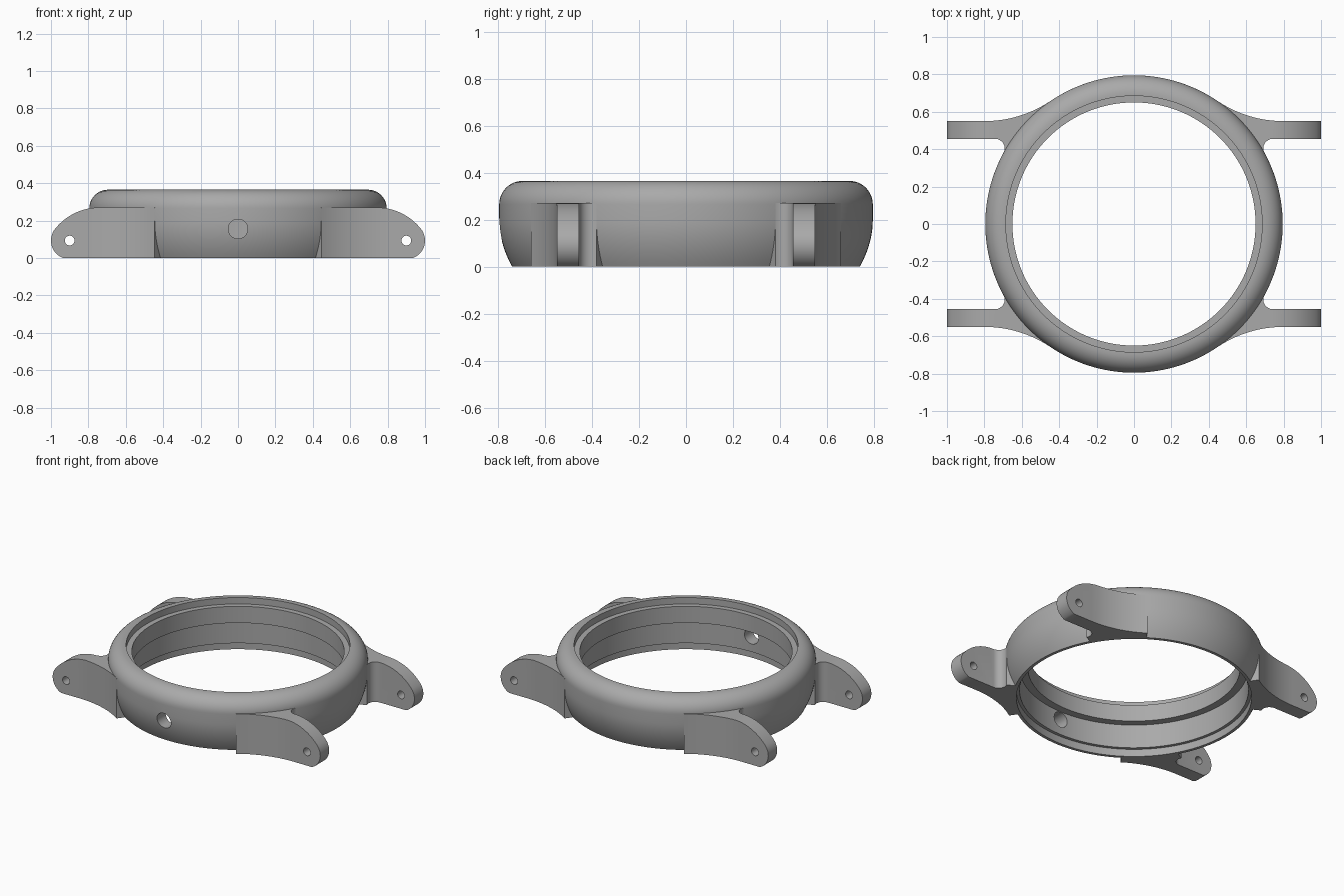
import bpy, bmesh
from math import pi, sin, cos, hypot, atan2, radians
from mathutils import Matrix

if "Cube" in bpy.data.objects:
    bpy.data.objects.remove(bpy.data.objects["Cube"], do_unlink=True)

steel = bpy.data.materials.new("brushed grey")
steel.use_nodes = True
GREY = (0.4, 0.4, 0.4, 1)
steel.diffuse_color = GREY
steel.node_tree.nodes["Principled BSDF"].inputs["Base Color"].default_value = GREY


def add_object(name, bm):
    bmesh.ops.recalc_face_normals(bm, faces=bm.faces)
    mesh = bpy.data.meshes.new(name)
    bm.to_mesh(mesh)
    bm.free()
    mesh.materials.append(steel)
    obj = bpy.data.objects.new(name, mesh)
    bpy.context.collection.objects.link(obj)
    return obj


def prism(name, points, offset):
    """Closed outline swept along an offset vector."""
    bm = bmesh.new()
    face = bm.faces.new([bm.verts.new(p) for p in points])
    swept = bmesh.ops.extrude_face_region(bm, geom=[face], use_keep_orig=True)
    verts = [v for v in swept["geom"] if isinstance(v, bmesh.types.BMVert)]
    bmesh.ops.translate(bm, verts=verts, vec=offset)
    return add_object(name, bm)


def rod(name, radius, length, centre):
    """Cylinder lying along y."""
    bm = bmesh.new()
    bmesh.ops.create_cone(bm, cap_ends=True, segments=40, radius1=radius,
                          radius2=radius, depth=length,
                          matrix=Matrix.Translation(centre) @ Matrix.Rotation(pi / 2, 4, "X"))
    return add_object(name, bm)


def apply(obj, mod):
    bpy.context.view_layer.objects.active = obj
    bpy.ops.object.modifier_apply(modifier=mod.name)


def boolean(obj, tool, operation):
    mod = obj.modifiers.new(operation, "BOOLEAN")
    mod.operation, mod.object, mod.solver = operation, tool, "EXACT"
    apply(obj, mod)
    bpy.data.objects.remove(tool, do_unlink=True)


def arc(cx, cy, r, start, end, steps):
    angles = [start + (end - start) * i / steps for i in range(steps + 1)]
    return [(cx + r * cos(a), cy + r * sin(a)) for a in angles]


# Case ring: revolved profile with bezel seat, inner lip and case-back recess
R, TOP, ROUND = 0.795, 0.365, 0.1
belly = [(R - 0.055 * (1 - i / 10) ** 2, 0.02 * i) for i in range(11)]
bezel = arc(R - ROUND, TOP - ROUND, ROUND, 0, pi / 2, 12)
inside = [(0.685, TOP), (0.685, 0.322), (0.65, 0.322), (0.65, 0.21),
          (0.70, 0.21), (0.70, 0.05), (0.72, 0.05), (0.72, 0)]
profile = belly + bezel + inside
SEG = 160
bm = bmesh.new()
rings = [[bm.verts.new((r * cos(2 * pi * s / SEG), r * sin(2 * pi * s / SEG), z))
          for r, z in profile] for s in range(SEG)]
for s in range(SEG):
    a, b = rings[s], rings[(s + 1) % SEG]
    for i in range(len(profile)):
        j = (i + 1) % len(profile)
        bm.faces.new((a[i], b[i], b[j], a[j]))
case = add_object("watch_case", bm)

# Lug plan: tangent fillets blend the straight arm into the ring
OUT, INN, FILLET, START = 0.55, 0.455, 0.05, 0.8
sweep = (START ** 2 + OUT ** 2 - R ** 2) / (2 * (R - OUT))
outer_angle = atan2(OUT + sweep, START)
inner_y = INN - FILLET
inner_x = ((R + FILLET) ** 2 - inner_y ** 2) ** 0.5
inner_angle = atan2(inner_y, inner_x)
plan = arc(START, OUT + sweep, sweep, outer_angle - pi, -pi / 2, 16)
plan += [(1.1, OUT), (1.1, INN)]
plan += arc(inner_x, inner_y, FILLET, pi / 2, pi + inner_angle, 8)
plan += arc(0, 0, 0.73, inner_angle, outer_angle, 12)
lugs = prism("lugs", [(x, y, -0.1) for x, y in plan], (0, 0, 0.6))

# Lug side outline: flat shoulder, drooping arc, round tip
TIP_X, TIP_Z, TIP_R, SHOULDER, HIGH = 0.9, 0.093, 0.1, 0.74, 0.27
dx, dz = TIP_X - SHOULDER, HIGH - TIP_Z
droop = (dx ** 2 + dz ** 2 - TIP_R ** 2) / (2 * (dz - TIP_R))
meet = atan2(TIP_Z - HIGH + droop, dx)
low = -atan2(TIP_Z, (TIP_R ** 2 - TIP_Z ** 2) ** 0.5)
side = [(0.3, 0), (0.3, HIGH)]
side += arc(SHOULDER, HIGH - droop, droop, pi / 2, meet, 16)
side += arc(TIP_X, TIP_Z, TIP_R, meet, low, 16)[1:]
outline = prism("lug_outline", [(x, 0.2, z) for x, z in side], (0, 0.7, 0))
boolean(lugs, outline, "INTERSECT")
boolean(lugs, rod("pin_hole", 0.026, 0.4, (TIP_X, 0.5, TIP_Z)), "DIFFERENCE")

# Four lugs by mirroring, then joined to the ring
mirror = lugs.modifiers.new("mirror", "MIRROR")
mirror.use_axis = (True, True, False)
apply(lugs, mirror)
boolean(case, lugs, "UNION")

# Crown stem hole through the front wall
boolean(case, rod("stem_hole", 0.052, 0.4, (0, -0.75, 0.155)), "DIFFERENCE")

bpy.ops.object.select_all(action="DESELECT")
case.select_set(True)
bpy.context.view_layer.objects.active = case
bpy.ops.object.shade_smooth_by_angle(angle=radians(30))
